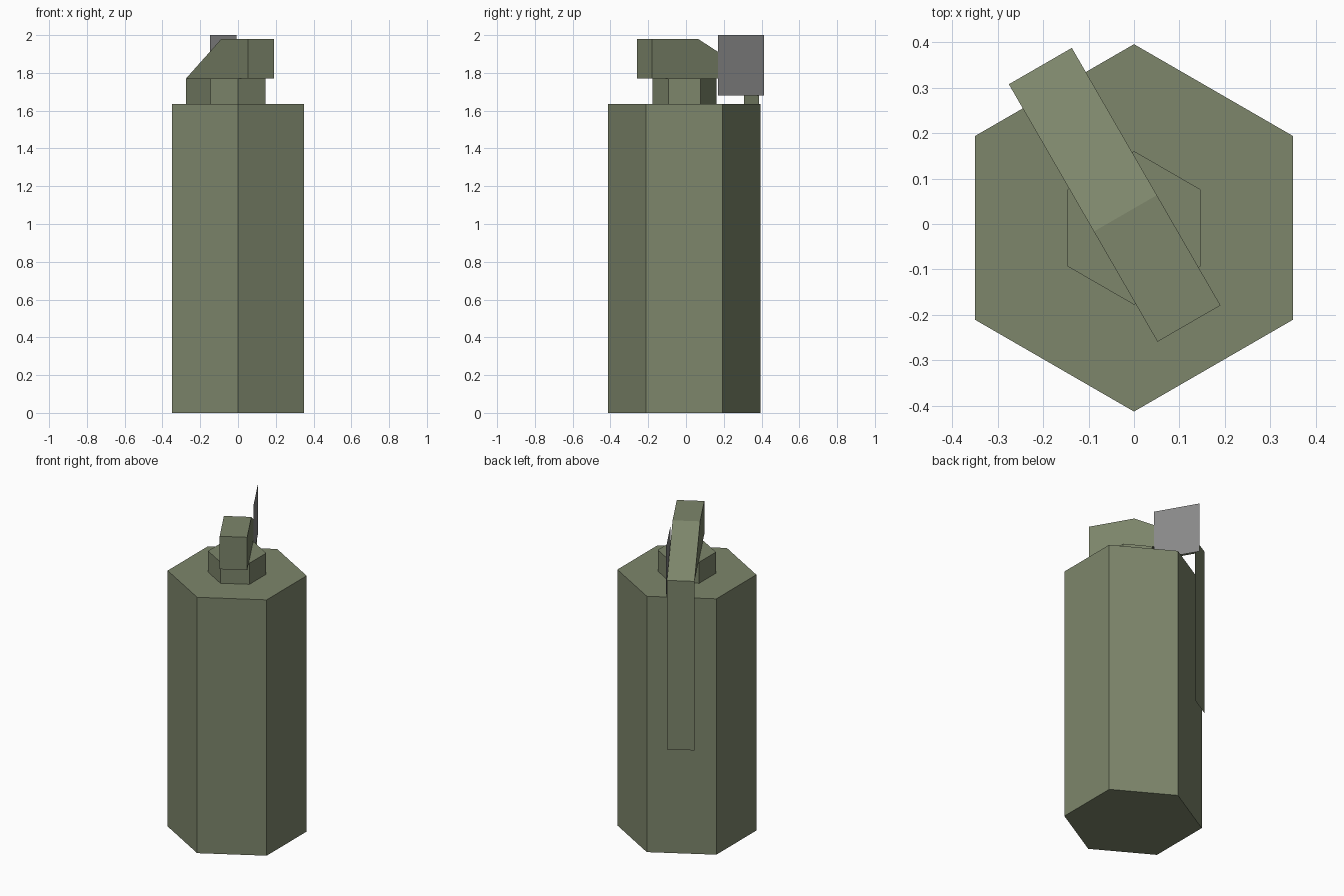
import bpy, math
from mathutils import Matrix, Vector

if "Cube" in bpy.data.objects:
    bpy.data.objects.remove(bpy.data.objects["Cube"])


def material(name, rgb):
    m = bpy.data.materials.new(name)
    m.diffuse_color = (*rgb, 1)
    m.use_nodes = True
    m.node_tree.nodes["Principled BSDF"].inputs["Base Color"].default_value = m.diffuse_color
    return m


GREEN = material("olive_green", (0.205, 0.238, 0.147))
GREY = material("metal_grey", (0.25, 0.25, 0.25))


def add_mesh(name, verts, faces, mat):
    me = bpy.data.meshes.new(name)
    me.from_pydata(verts, [], faces)
    me.materials.append(mat)
    ob = bpy.data.objects.new(name, me)
    bpy.context.collection.objects.link(ob)
    return ob


def prism(name, bottom, top, mat):
    """Closed solid between two matching outlines."""
    n = len(bottom)
    sides = [(i, (i + 1) % n, n + (i + 1) % n, n + i) for i in range(n)]
    caps = [tuple(reversed(range(n))), tuple(range(n, 2 * n))]
    return add_mesh(name, bottom + top, sides + caps, mat)


def hexagon(radius, z, cy=-0.0085):
    return [(radius * math.cos(a), cy + radius * math.sin(a), z)
            for a in (math.radians(30 + 60 * i) for i in range(6))]


# Six-sided canister and neck
prism("canister_body", hexagon(0.404, 0), hexagon(0.404, 1.635), GREEN)
prism("neck", hexagon(0.169, 1.635), hexagon(0.169, 1.77), GREEN)

# Lever parts share a frame: local x runs along the lever, local y across it
frame = Matrix.Translation((0.121, -0.219, 0)) @ Matrix.Rotation(math.radians(120), 4, 'Z')


def place(points):
    return [tuple(frame @ Vector(p)) for p in points]


# Lever head: side profile extruded across the width
HALF, LENGTH = 0.08, 0.654
profile = [(0, 1.77), (LENGTH, 1.77), (0.28, 1.98), (0, 1.98)]
prism("lever_head",
      place([(s, HALF, z) for s, z in reversed(profile)]),
      place([(s, -HALF, z) for s, z in reversed(profile)]), GREEN)

# Thin handle strip hanging down beside the body
add_mesh("lever_handle",
         place([(LENGTH, -HALF, 0.69), (LENGTH, HALF, 0.69),
                (LENGTH, HALF, 1.77), (LENGTH, -HALF, 1.77)]),
         [(0, 1, 2, 3)], GREEN)

# Flat pull ring plate against the side of the lever head
y = -HALF - 0.002
add_mesh("pull_ring_plate",
         place([(0.402, y, 1.68), (0.681, y, 1.68),
                (0.681, y, 2.0), (0.402, y, 2.0)]),
         [(0, 1, 2, 3)], GREY)
